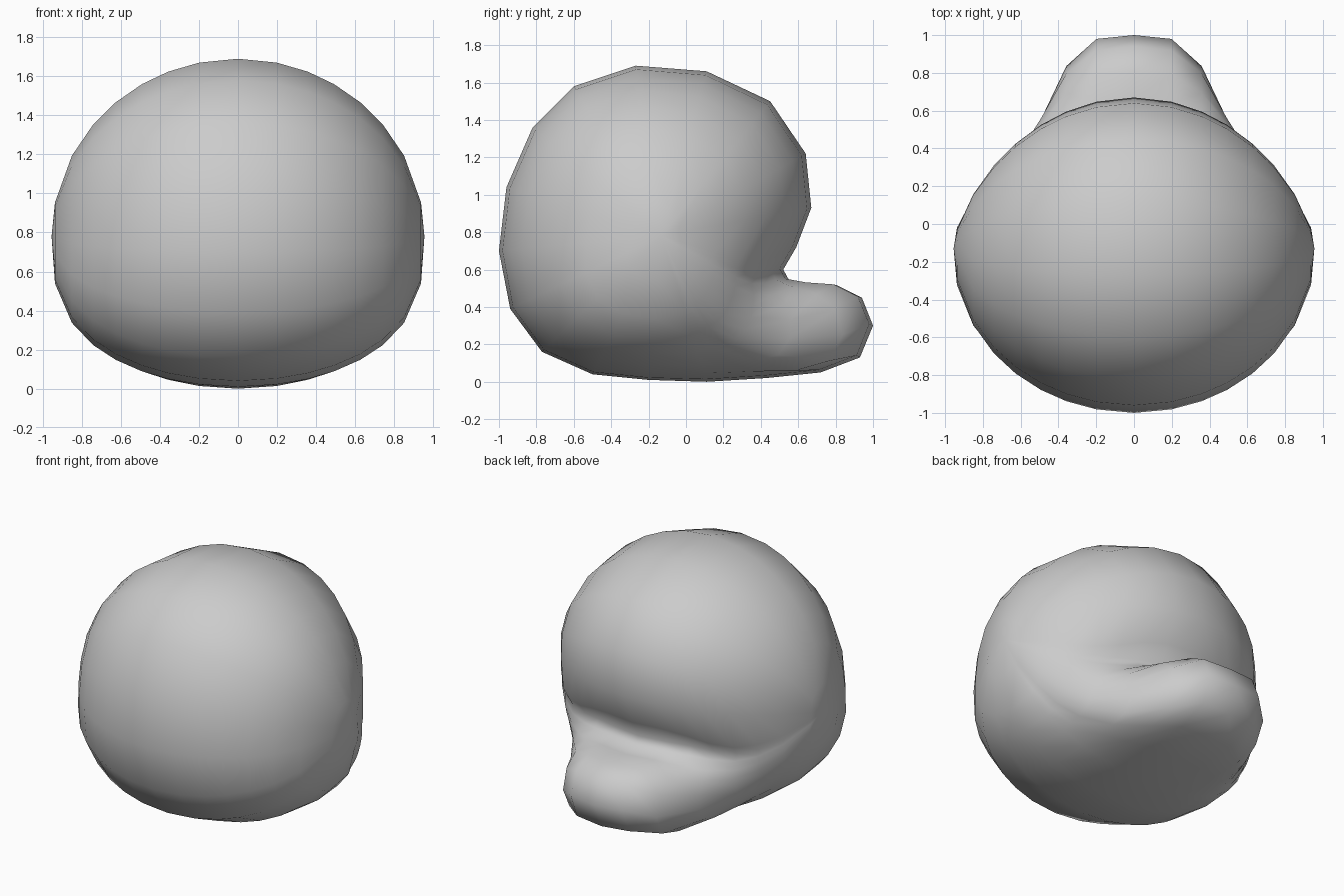
import bpy
import bmesh
from math import sin, cos, atan2, radians, hypot

cube = bpy.data.objects.get("Cube")
if cube:
    bpy.data.objects.remove(cube, do_unlink=True)

# Midline outline (y, z): over the crown, down the back, around the tail, along the base, up the front
OUTLINE = [(-.27, 1.69), (.11, 1.66), (.45, 1.5), (.64, 1.22), (.67, .93), (.59, .72),
           (.52, .6), (.55, .545), (.66, .525), (.81, .515), (.94, .45), (1, .3),
           (.93, .13), (.72, .05), (.43, .02), (.11, 0), (-.2, .01), (-.5, .04),
           (-.77, .16), (-.94, .39), (-1, .7), (-.96, 1.04), (-.82, 1.36), (-.6, 1.58)]
TAIL = range(5, 15)
SLICES = [0, 12, 22, 31, 41, 51, 63, 79]
CENTRE_Y, CENTRE_Z = -.13, .78
HALF_WIDTH, BODY_RADIUS = .955, .78


def slice_point(i, angle):
    """Outline point i carried sideways, with the tail fading into the body."""
    dy, dz = OUTLINE[i][0] - CENTRE_Y, OUTLINE[i][1] - CENTRE_Z
    radius, heading = hypot(dy, dz), atan2(dz, dy)
    x = HALF_WIDTH * sin(radians(angle))
    body = radius
    if i in TAIL:
        body = BODY_RADIUS
        # The crease and tail sweep down and spread out along the flank
        u = min(max((x - .2) / .55, 0), 1)
        flank = radians(-18 - 5.6 * (i - TAIL[0]))
        heading += (flank - heading) * u * u * (3 - 2 * u)
    dy, dz = cos(heading), sin(heading)
    # Fuller underneath, flatter towards the back
    power = 1 + .3 * max(dy, 0) - .3 * max(-dz, 0)
    reach = .6 if radius < body else .485
    r = body * cos(radians(angle)) ** power + (radius - body) / (1 + (x / reach) ** 6)
    return x, CENTRE_Y + dy * r, CENTRE_Z + dz * r


# Left half: slices joined from the midline to the side pole
bm = bmesh.new()
count = len(OUTLINE)
rings = [[bm.verts.new(slice_point(i, a)) for i in range(count)] for a in SLICES]
for inner, outer in zip(rings, rings[1:]):
    for i in range(count):
        j = (i + 1) % count
        bm.faces.new((inner[i], inner[j], outer[j], outer[i]))
pole = bm.verts.new((HALF_WIDTH, CENTRE_Y, CENTRE_Z))
for i in range(count):
    bm.faces.new((rings[-1][i], rings[-1][(i + 1) % count], pole))

# Right half: mirrored and welded on the midline
half = bm.verts[:] + bm.edges[:] + bm.faces[:]
bmesh.ops.mirror(bm, geom=half, axis='X', merge_dist=.001)
bmesh.ops.remove_doubles(bm, verts=bm.verts[:], dist=.001)
bmesh.ops.recalc_face_normals(bm, faces=bm.faces[:])
for face in bm.faces:
    face.smooth = True

mesh = bpy.data.meshes.new("rounded_body_with_tail")
bm.to_mesh(mesh)
bm.free()
body = bpy.data.objects.new("rounded_body_with_tail", mesh)
bpy.context.collection.objects.link(body)

# Plain grey
grey = bpy.data.materials.new("plain_grey")
grey.use_nodes = True
grey.diffuse_color = (.6, .6, .6, 1)
grey.node_tree.nodes["Principled BSDF"].inputs["Base Color"].default_value = (.6, .6, .6, 1)
mesh.materials.append(grey)
